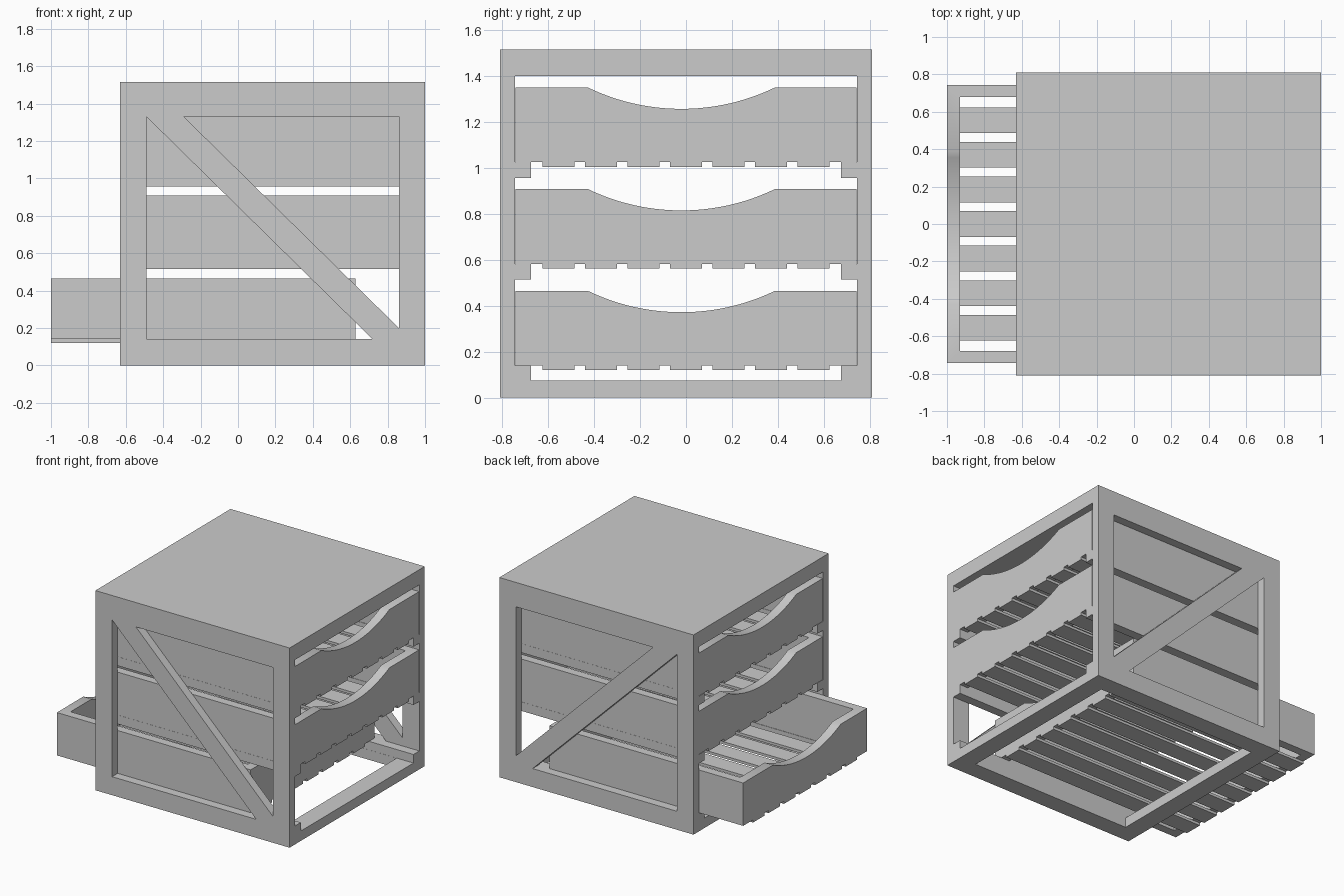
import bpy, bmesh, math
from mathutils import Vector

if "Cube" in bpy.data.objects:
    bpy.data.objects.remove(bpy.data.objects["Cube"], do_unlink=True)

grey = bpy.data.materials.new("plain grey")
grey.use_nodes = True
GREY = (0.6, 0.6, 0.6, 1)
grey.diffuse_color = GREY
grey.node_tree.nodes["Principled BSDF"].inputs["Base Color"].default_value = GREY


def add_prism(bm, loops, axis, a, b):
    """Fill 2D loops (outer outline, then holes) and extrude from a to b along an axis."""
    place = (lambda u, v: (a, u, v)) if axis == "x" else (lambda u, v: (u, a, v))
    edges = []
    for loop in loops:
        vs = [bm.verts.new(place(u, v)) for u, v in loop]
        edges += [bm.edges.new((vs[i], vs[i - 1])) for i in range(len(vs))]
    fill = bmesh.ops.triangle_fill(bm, edges=edges, use_beauty=True)["geom"]
    faces = [g for g in fill if isinstance(g, bmesh.types.BMFace)]
    out = bmesh.ops.extrude_face_region(bm, geom=faces, use_keep_orig=True)["geom"]
    shift = Vector((b - a, 0, 0)) if axis == "x" else Vector((0, b - a, 0))
    bmesh.ops.translate(bm, verts=[g for g in out if isinstance(g, bmesh.types.BMVert)], vec=shift)


def rect(u0, u1, v0, v1):
    return [(u0, v0), (u1, v0), (u1, v1), (u0, v1)]


def make(name, prisms):
    """Make one object out of several prisms."""
    bm = bmesh.new()
    for loops, axis, a, b in prisms:
        add_prism(bm, loops, axis, a, b)
    bmesh.ops.recalc_face_normals(bm, faces=bm.faces)
    bmesh.ops.dissolve_limit(bm, angle_limit=0.01, verts=bm.verts, edges=bm.edges)
    mesh = bpy.data.meshes.new(name)
    bm.to_mesh(mesh)
    bm.free()
    mesh.materials.append(grey)
    obj = bpy.data.objects.new(name, mesh)
    bpy.context.collection.objects.link(obj)
    return obj


def activate(obj):
    bpy.ops.object.select_all(action="DESELECT")
    obj.select_set(True)
    bpy.context.view_layer.objects.active = obj


def cut(obj, prisms):
    """Cut prisms out of an object."""
    cutter = make("cutter", prisms)
    cutter.hide_render = True
    mod = obj.modifiers.new("cut", "BOOLEAN")
    mod.operation = "DIFFERENCE"
    mod.solver = "EXACT"
    mod.object = cutter
    activate(obj)
    bpy.ops.object.modifier_apply(modifier=mod.name)
    bpy.data.objects.remove(cutter, do_unlink=True)


# Main sizes
X0, X1 = -0.63, 1.0            # case ends
Y, WALL, RAIL = 0.81, 0.745, 0.675   # outer side, inner side, runner edge
BASES = [0.14, 0.583, 1.025]   # underside of each drawer body
RAIL_H, DRAWER_H = 0.068, 0.325

# Case: end outline with a stepped opening that leaves runners for the drawers
steps = [(RAIL, 0.075), (RAIL, BASES[0]), (WALL, BASES[0])]
for z in BASES[1:]:
    steps += [(WALL, z - RAIL_H), (RAIL, z - RAIL_H), (RAIL, z), (WALL, z)]
steps.append((WALL, 1.40))
opening = steps + [(-y, z) for y, z in reversed(steps)]
case = make("crate_case", [([rect(-Y, Y, 0, 1.515), opening], "x", X0, X1)])

# Side windows either side of the diagonal brace, and the open floor
lower = [(-0.49, 1.33), (-0.49, 0.14), (0.72, 0.14)]
upper = [(-0.29, 1.33), (0.86, 0.20), (0.86, 1.33)]
for side in (-1, 1):
    cut(case, [([tri], "y", side * 0.744, side * 0.9) for tri in (lower, upper)])
cut(case, [([rect(-0.49, 0.86, -0.1, 0.1)], "y", -0.674, 0.674)])

# Drawer body: scooped end outline run along x, then hollowed right through
LENGTH, DW = 1.627, 0.743
HALF, DEPTH, MID = 0.407, 0.093, -0.02
radius = (HALF ** 2 + DEPTH ** 2) / (2 * DEPTH)
sweep = math.asin(HALF / radius)
scoop = []
for i in range(25):
    t = sweep * (1 - i / 12)
    scoop.append((MID + radius * math.sin(t),
                  DRAWER_H - DEPTH + radius * (1 - math.cos(t))))
outline = [(-DW, 0), (DW, 0), (DW, DRAWER_H)] + scoop + [(-DW, DRAWER_H)]
body = make("drawer_body", [([outline], "x", 0, LENGTH)])
cut(body, [([rect(0.07, LENGTH - 0.07, -0.1, 0.5)], "y", -0.678, 0.678)])
activate(body)
bpy.ops.object.shade_smooth_by_angle(angle=math.radians(30))

# Drawer floor: seven slats
slats = make("drawer_slats", [
    ([rect(0.185 * k - 0.069, 0.185 * k + 0.069, -0.02, 0)], "x", 0, LENGTH)
    for k in range(-3, 4)])

# Three drawers; the bottom one is pulled out
for level, z, x in zip(("bottom", "middle", "top"), BASES, (-1.0, X1 - LENGTH, X1 - LENGTH)):
    for part in (body, slats):
        obj = part if level == "bottom" else part.copy()
        if level != "bottom":
            obj.data = part.data.copy()
            bpy.context.collection.objects.link(obj)
        obj.location = (x, 0, z)
        obj.name = level + "_" + part.name.replace("bottom_", "")
